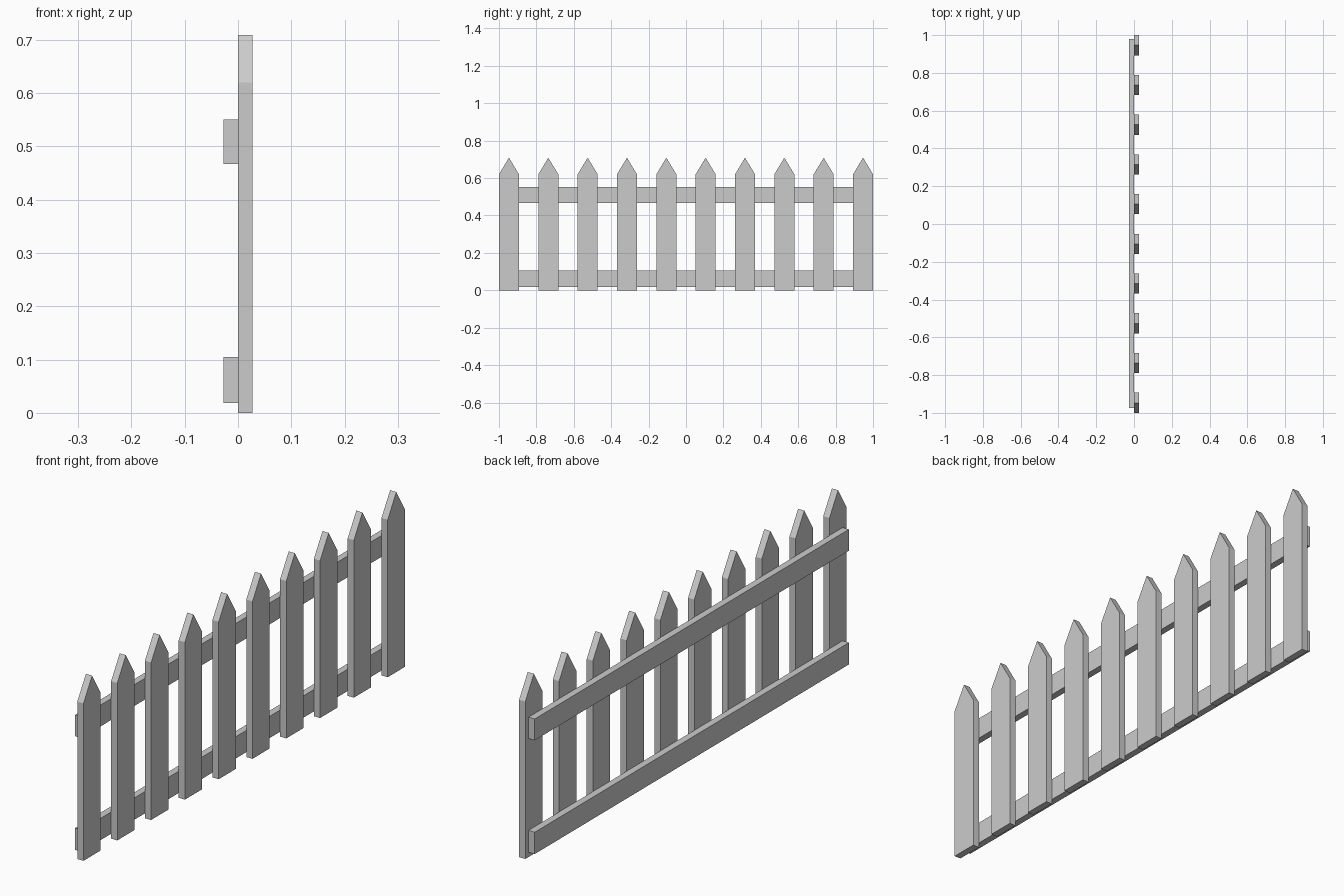
import bpy

if "Cube" in bpy.data.objects:
    bpy.data.objects.remove(bpy.data.objects["Cube"])

THICK = 0.027      # board thickness
WIDTH = 0.107      # picket width
COUNT = 10


def extrude_x(name, profile, x0, x1):
    """Solid board from a (y, z) outline, extruded along x."""
    n = len(profile)
    verts = [(x, y, z) for x in (x0, x1) for y, z in profile]
    faces = [tuple(reversed(range(n))), tuple(range(n, 2 * n))]
    faces += [(i, (i + 1) % n, (i + 1) % n + n, i + n) for i in range(n)]
    mesh = bpy.data.meshes.new(name)
    mesh.from_pydata(verts, [], faces)
    obj = bpy.data.objects.new(name, mesh)
    bpy.context.collection.objects.link(obj)
    return obj


# Pointed pickets, evenly spaced along y
h = WIDTH / 2
step = (2 - WIDTH) / (COUNT - 1)
outline = [(-h, 0), (h, 0), (h, 0.62), (0, 0.709), (-h, 0.62)]
for i in range(COUNT):
    picket = extrude_x(f"picket_{i + 1}", outline, 0, THICK)
    picket.location.y = -1 + h + i * step

# Two horizontal rails behind the pickets
for name, z0, z1 in (("lower_rail", 0.019, 0.105), ("upper_rail", 0.467, 0.551)):
    extrude_x(name, [(-0.975, z0), (0.98, z0), (0.98, z1), (-0.975, z1)], -THICK, 0)
